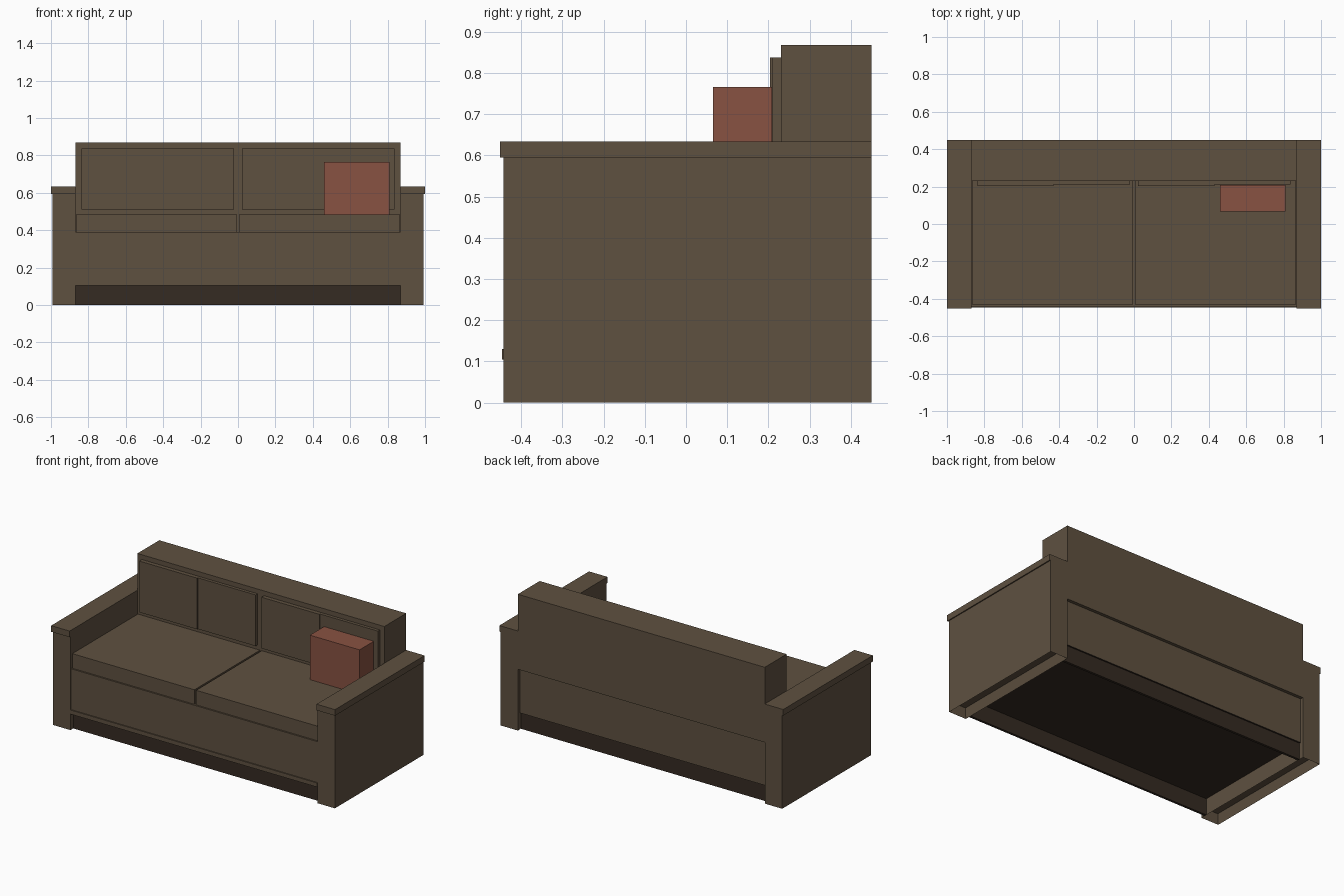
import bpy
import bmesh

if "Cube" in bpy.data.objects:
    bpy.data.objects.remove(bpy.data.objects["Cube"], do_unlink=True)


def material(name, colour):
    mat = bpy.data.materials.new(name)
    mat.use_nodes = True
    mat.diffuse_color = (*colour, 1)
    mat.node_tree.nodes["Principled BSDF"].inputs["Base Color"].default_value = (*colour, 1)
    return mat


BROWN = material("brown fabric", (0.114, 0.082, 0.051))
DARK = material("dark base", (0.036, 0.024, 0.016))
RED = material("red fabric", (0.246, 0.084, 0.054))


def box(name, x, y, z, mat=BROWN, hollow=0):
    """Box from (min, max) ranges; hollow sinks a cavity into its underside."""
    bm = bmesh.new()
    bmesh.ops.create_cube(bm, size=1)
    for v in bm.verts:
        v.co = [r[0] if c < 0 else r[1] for c, r in zip(v.co, (x, y, z))]
    bm.normal_update()
    if hollow:
        under = min(bm.faces, key=lambda f: f.calc_center_median().z)
        bmesh.ops.inset_region(bm, faces=[under], thickness=0.02)
        for v in under.verts:
            v.co.z += hollow
    mesh = bpy.data.meshes.new(name)
    bm.to_mesh(mesh)
    bm.free()
    mesh.materials.append(mat)
    obj = bpy.data.objects.new(name, mesh)
    bpy.context.collection.objects.link(obj)
    return obj


def span(side, a, b):
    """Range a..b from the centre line, on the given side."""
    return tuple(sorted((side * a, side * b)))


W = 0.87  # half width between the arms

# Seat base, front trim and backrest
base = box("seat_base", (-W, W), (-0.44, 0.43), (0.105, 0.39))
base.data.materials.append(DARK)
for face in base.data.polygons:
    if face.normal.z < -0.5:
        face.material_index = 1
box("front_trim", (-W, W), (-0.447, -0.43), (0.104, 0.13))
box("backrest", (-W, W), (0.23, 0.45), (0.39, 0.868))

# Recessed kick boards
box("front_kick_board", (-W, W), (-0.415, -0.40), (0, 0.106), DARK)
box("back_kick_board", (-W, W), (0.405, 0.42), (0, 0.106), DARK)

for side, label in ((1, "left"), (-1, "right")):
    # Arms, open underneath, with overhanging caps
    box(label + "_arm", span(side, W, 0.993), (-0.443, 0.45), (0, 0.595), hollow=0.06)
    box(label + "_arm_cap", span(side, W, 1.0), (-0.452, 0.45), (0.595, 0.634))
    # Cushions
    box(label + "_seat_cushion", span(side, 0.006, 0.866), (-0.43, 0.23), (0.39, 0.483))
    x0, x1 = span(side, 0.022, 0.838)
    mid = (x0 + x1) / 2
    box(label + "_back_cushion_outer", (x0, mid), (0.204, 0.23), (0.512, 0.838))
    box(label + "_back_cushion_inner", (mid, x1), (0.21, 0.23), (0.512, 0.838))

# Loose pillow
box("pillow", (0.46, 0.81), (0.066, 0.209), (0.483, 0.766), RED)
